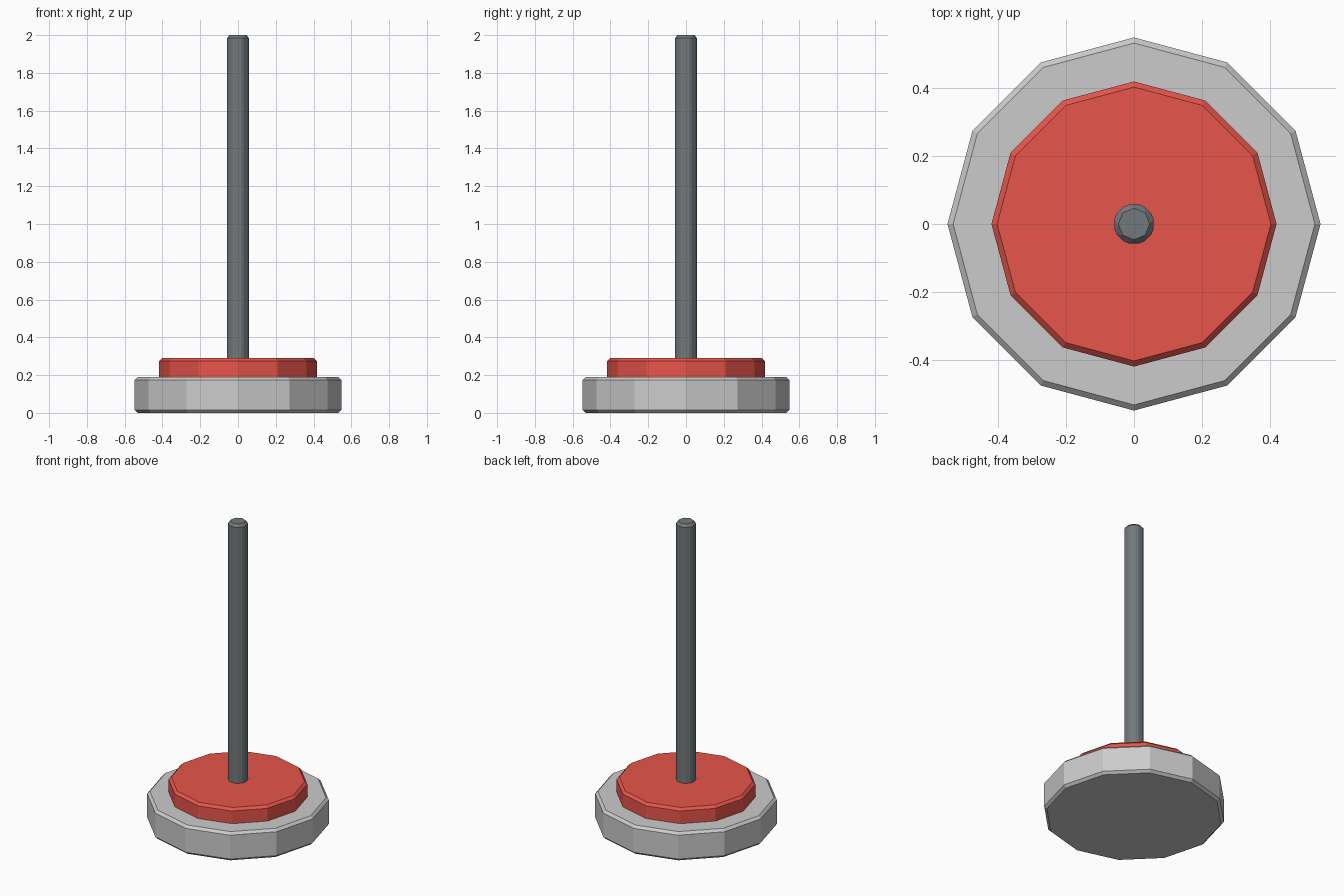
import bpy
import math

if "Cube" in bpy.data.objects:
    bpy.data.objects.remove(bpy.data.objects["Cube"])


def material(name, rgb):
    m = bpy.data.materials.new(name)
    m.diffuse_color = (*rgb, 1)
    m.use_nodes = True
    m.node_tree.nodes["Principled BSDF"].inputs["Base Color"].default_value = m.diffuse_color
    return m


def disc(name, sides, radius, z0, z1, mat=None):
    """Upright prism with a vertex on the +y axis and chamfered sharp edges."""
    bpy.ops.mesh.primitive_cylinder_add(
        vertices=sides, radius=radius, depth=z1 - z0, location=(0, 0, (z0 + z1) / 2))
    ob = bpy.context.object
    ob.name = name
    bevel = ob.modifiers.new("chamfer", 'BEVEL')
    bevel.width = 0.016
    bevel.segments = 1
    bevel.limit_method = 'ANGLE'
    bevel.angle_limit = math.radians(35)
    if mat:
        ob.data.materials.append(mat)
    return ob


red = material("red_paint", (0.8, 0.09, 0.07))
steel = material("dark_steel", (0.17, 0.19, 0.2))

# Foot, coloured collar and pole, each sunk slightly into the one below
disc("base", 12, 0.547, 0.0, 0.19)
disc("collar", 12, 0.418, 0.17, 0.29, red)
disc("pole", 8, 0.0635, 0.27, 2.0, steel)
